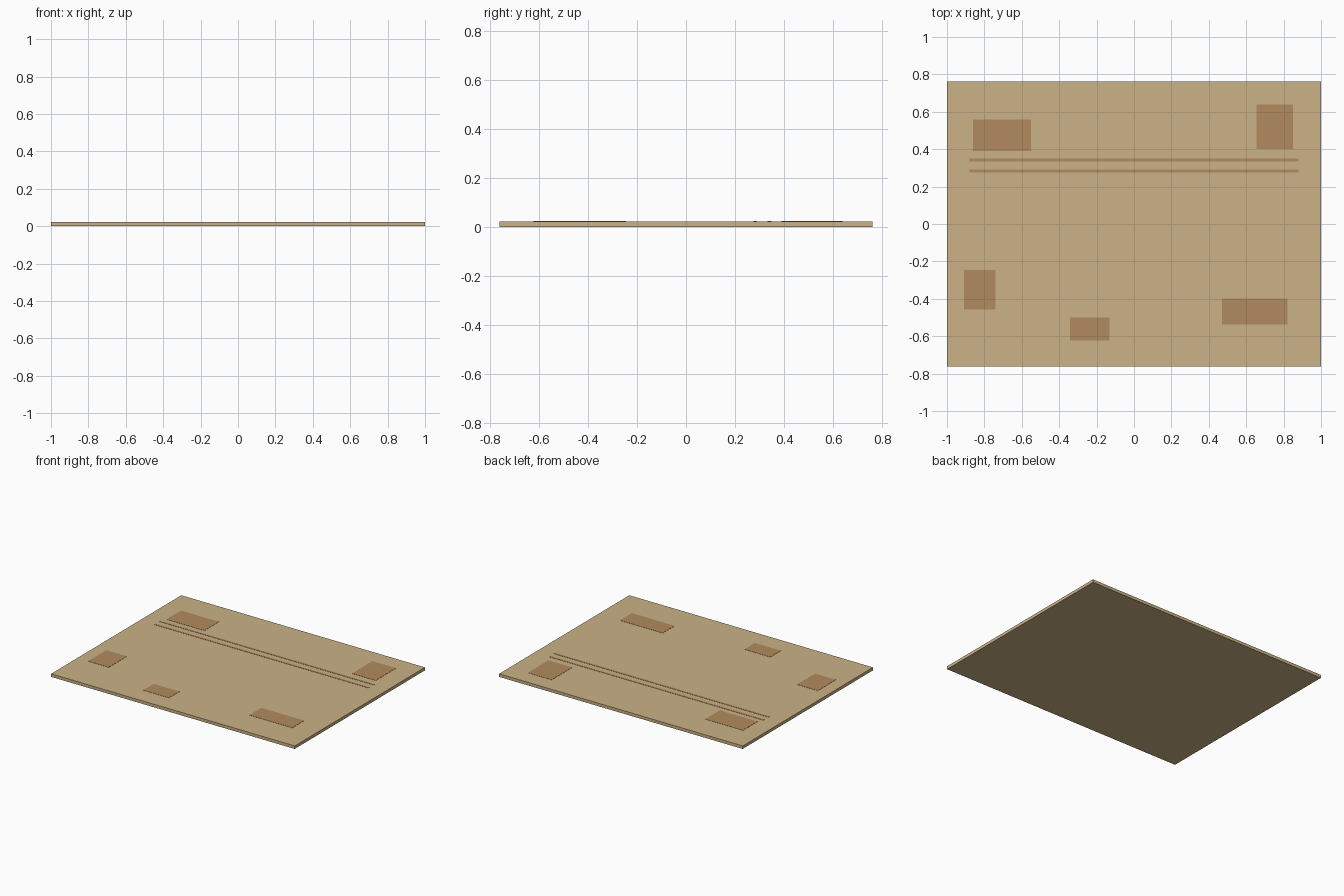
import bpy

if "Cube" in bpy.data.objects:
    bpy.data.objects.remove(bpy.data.objects["Cube"])


def srgb(r, g, b):
    """Convert 0-255 display colour to linear RGBA."""
    lin = [(c / 255 / 12.92) if c < 11 else ((c / 255 + 0.055) / 1.055) ** 2.4 for c in (r, g, b)]
    return (*lin, 1.0)


def material(name, rgb):
    m = bpy.data.materials.new(name)
    m.diffuse_color = srgb(*rgb)
    m.use_nodes = True
    m.node_tree.nodes["Principled BSDF"].inputs["Base Color"].default_value = m.diffuse_color
    return m


def box(name, x0, x1, y0, y1, z0, z1, mat):
    bpy.ops.mesh.primitive_cube_add(size=1, location=((x0 + x1) / 2, (y0 + y1) / 2, (z0 + z1) / 2))
    ob = bpy.context.object
    ob.name = name
    ob.scale = (x1 - x0, y1 - y0, z1 - z0)
    bpy.ops.object.transform_apply(location=False, rotation=False, scale=True)
    ob.data.materials.append(mat)
    return ob


sand = material("sand", (203, 178, 134))
dark_sand = material("dark sand", (178, 139, 94))

TOP = 0.0225

# ground slab
box("ground_slab", -1, 1, -0.763, 0.763, 0, TOP, sand)

# worn earth patches, thin plates on the slab
patches = [
    (-0.86, -0.55, 0.39, 0.56),
    (0.655, 0.85, 0.40, 0.64),
    (-0.91, -0.74, -0.457, -0.245),
    (-0.342, -0.13, -0.623, -0.50),
    (0.47, 0.822, -0.538, -0.398),
]
for i, p in enumerate(patches):
    box(f"earth_patch_{i + 1}", *p, TOP - 0.001, TOP + 0.0015, dark_sand)

# pair of wheel tracks
for i, y in enumerate((0.283, 0.342)):
    box(f"wheel_track_{i + 1}", -0.88, 0.88, y - 0.008, y + 0.008, TOP - 0.001, TOP + 0.0015, dark_sand)
